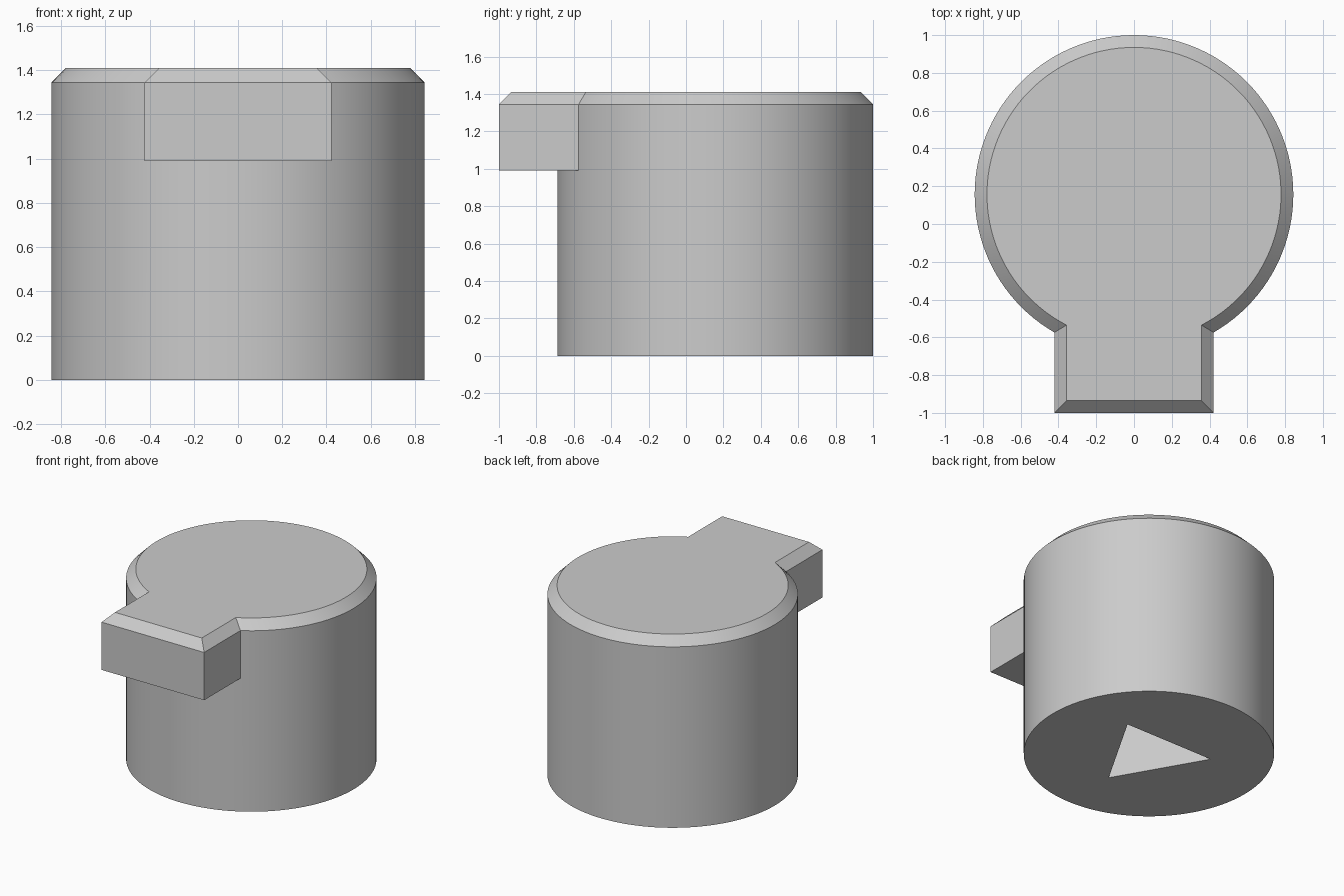
import bpy
import bmesh
from math import sin, cos, asin, pi, radians

cube = bpy.data.objects.get("Cube")
if cube:
    bpy.data.objects.remove(cube)

RADIUS = 0.8435
CENTRE_Y = 1 - RADIUS
TAB_HALF = RADIUS / 2
TAB_BOTTOM, RIM, TOP = 0.99, 1.345, 1.41
CHAMFER = TOP - RIM
HOLE_DEPTH = 0.99
ARC_STEPS, FRONT_STEPS = 100, 20

bm = bmesh.new()


def arc(radius, start, end, steps, z):
    """Vertices along an arc round the barrel axis, both ends included."""
    angles = [start + (end - start) * i / steps for i in range(steps + 1)]
    return [bm.verts.new((radius * cos(a), CENTRE_Y + radius * sin(a), z)) for a in angles]


def round_part(z, inset=0):
    """The barrel outline from one side of the tab round the back to the other."""
    gap = asin((TAB_HALF - inset) / (RADIUS - inset))
    return arc(RADIUS - inset, gap - pi / 2, 3 * pi / 2 - gap, ARC_STEPS, z)


def tab_corners(z, inset=0):
    x, y = TAB_HALF - inset, inset - 1
    return [bm.verts.new((-x, y, z)), bm.verts.new((x, y, z))]


def bridge(low, high, closed=True):
    count = len(low) if closed else len(low) - 1
    for i in range(count):
        j = (i + 1) % len(low)
        bm.faces.new((low[i], low[j], high[j], high[i]))


def front_part(z):
    """Barrel outline under the tab, without the ends shared with the round part."""
    gap = asin(TAB_HALF / RADIUS)
    verts = arc(RADIUS, 3 * pi / 2 - gap, 3 * pi / 2 + gap, FRONT_STEPS, z)
    for v in (verts[0], verts[-1]):
        bm.verts.remove(v)
    return verts[1:-1]


# Barrel wall up to the underside of the tab
base_back, base_front = round_part(0), front_part(0)
mid_back, mid_front = round_part(TAB_BOTTOM), front_part(TAB_BOTTOM)
base = base_back + base_front
bridge(base, mid_back + mid_front)

# Head with pointer tab and chamfered rim
tab_low = tab_corners(TAB_BOTTOM)
rim = round_part(RIM) + tab_corners(RIM)
top = round_part(TOP, CHAMFER) + tab_corners(TOP, CHAMFER)
bridge(mid_back + tab_low, rim)
bridge(rim, top)
bm.faces.new(top)
bm.faces.new([mid_back[-1]] + mid_front + [mid_back[0]] + tab_low[::-1])

# Triangular socket pointing towards the tab
corners = [radians(a) for a in (30, 150, 270)]
mouth, end = [[bm.verts.new((TAB_HALF * cos(a), CENTRE_Y + TAB_HALF * sin(a), z))
               for a in corners] for z in (0, HOLE_DEPTH)]
bridge(mouth, end)
bm.faces.new(end)

# Flat underside between the barrel edge and the socket
edges = [bm.edges.get((loop[i - 1], loop[i])) for loop in (base, mouth) for i in range(len(loop))]
bmesh.ops.triangle_fill(bm, edges=edges, use_beauty=True, normal=(0, 0, -1))
bmesh.ops.recalc_face_normals(bm, faces=bm.faces[:])

mesh = bpy.data.meshes.new("socket_key")
bm.to_mesh(mesh)
bm.free()
key = bpy.data.objects.new("socket_key", mesh)
bpy.context.collection.objects.link(key)

# Plain grey material
grey = bpy.data.materials.new("light grey")
grey.use_nodes = True
colour = (0.6, 0.6, 0.6, 1)
grey.diffuse_color = colour
grey.node_tree.nodes["Principled BSDF"].inputs["Base Color"].default_value = colour
mesh.materials.append(grey)

bpy.ops.object.select_all(action="DESELECT")
key.select_set(True)
bpy.context.view_layer.objects.active = key
bpy.ops.object.shade_smooth_by_angle(angle=radians(30))
